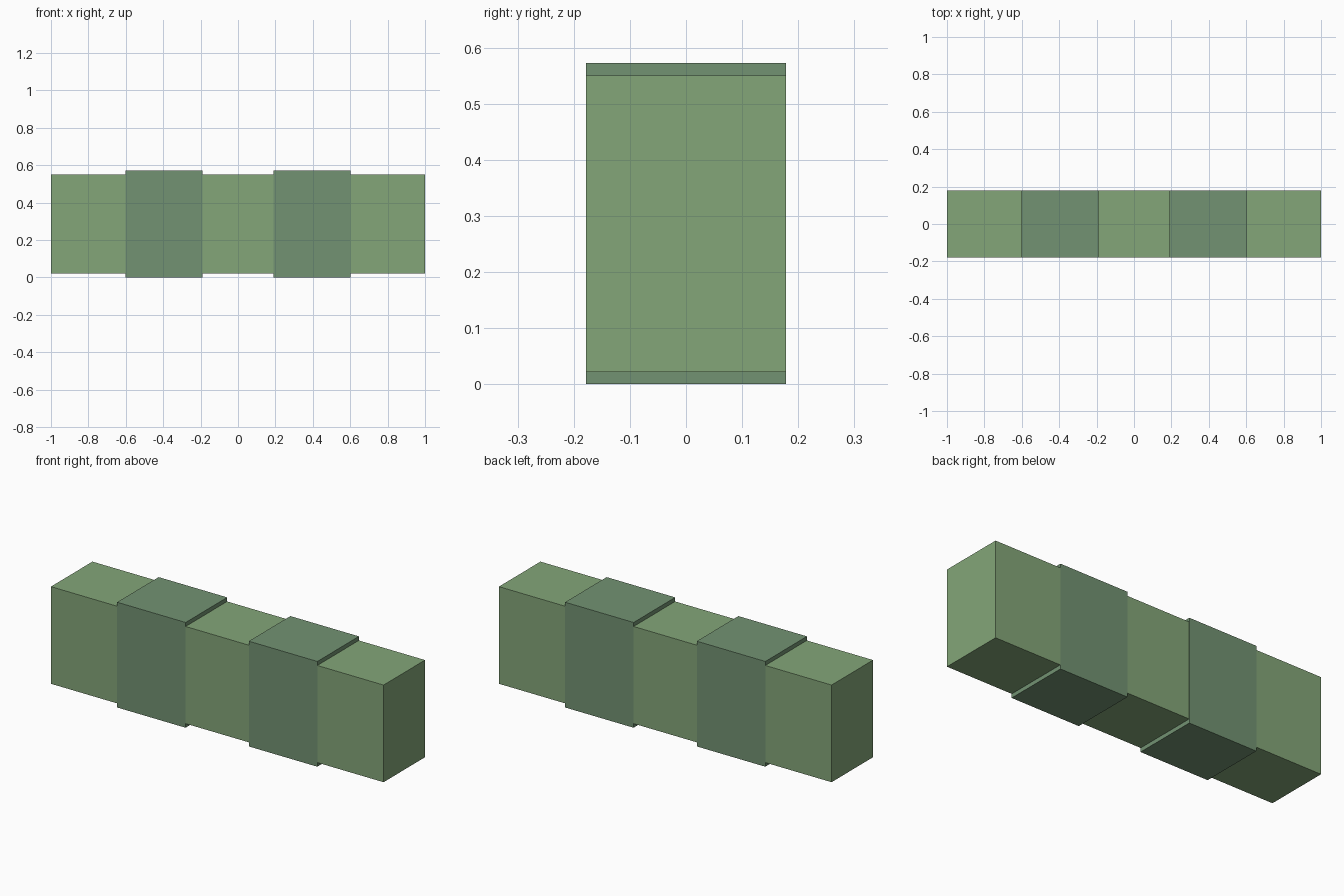
import bpy

if "Cube" in bpy.data.objects:
    bpy.data.objects.remove(bpy.data.objects["Cube"])


def material(name, color):
    m = bpy.data.materials.new(name)
    m.diffuse_color = (*color, 1)
    m.use_nodes = True
    m.node_tree.nodes["Principled BSDF"].inputs["Base Color"].default_value = m.diffuse_color
    return m


def block(name, x, size, mat):
    bpy.ops.mesh.primitive_cube_add(size=1, location=(x, 0, 0.286))
    o = bpy.context.object
    o.name = name
    o.scale = size
    bpy.ops.object.transform_apply(location=False, rotation=False, scale=True)
    o.data.materials.append(mat)
    return o


light = material("light_green", (0.23, 0.38, 0.19))
dark = material("dark_green", (0.17, 0.29, 0.17))

# Row of five slightly overlapping hedge blocks, alternating low and tall
STEP = 0.396
for i in range(-2, 3):
    if i % 2:
        block(f"tall_hedge_block_{i + 3}", i * STEP, (0.412, 0.357, 0.572), dark)
    else:
        # end blocks reach out to x = -1 and x = 1
        block(f"low_hedge_block_{i + 3}", i * 0.3975, (0.41, 0.356, 0.528), light)
